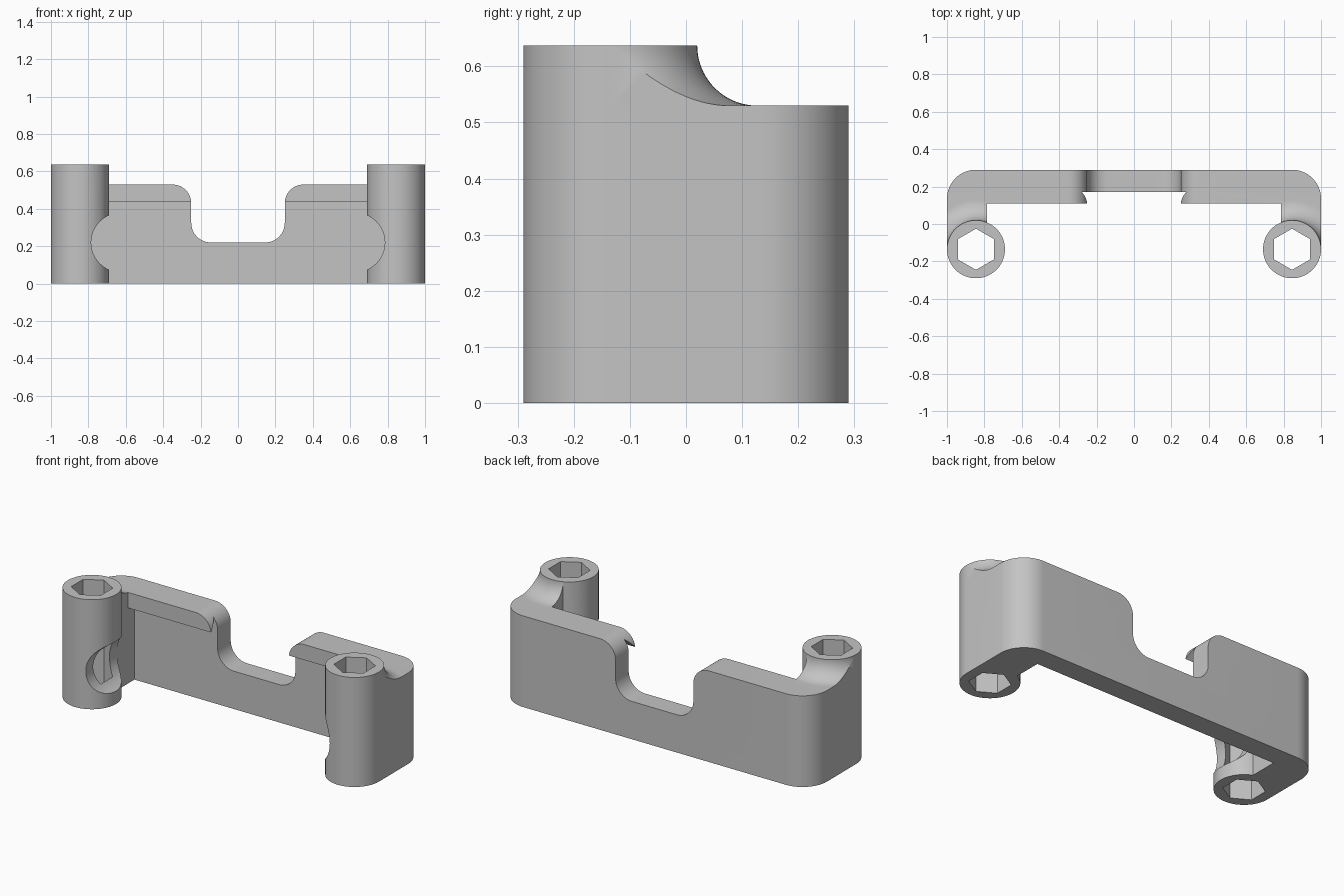
import bpy, bmesh
from math import sin, cos, pi, radians
from mathutils import Matrix, Vector

cube = bpy.data.objects.get("Cube")
if cube:
    bpy.data.objects.remove(cube, do_unlink=True)

grey = bpy.data.materials.new("plain grey")
grey.use_nodes = True
grey.diffuse_color = (0.55, 0.55, 0.55, 1)
grey.node_tree.nodes["Principled BSDF"].inputs["Base Color"].default_value = grey.diffuse_color

POST_X, POST_Y, POST_R = 0.845, -0.135, 0.155
TOP, WALL_TOP = 0.637, 0.53
BACK, FRONT = 0.29, 0.17
ARM_X = 0.785


def arc(cx, cy, r, start, end, n=16):
    angles = [radians(start + (end - start) * i / n) for i in range(n + 1)]
    return [(cx + r * cos(a), cy + r * sin(a)) for a in angles]


def finish(name, bm):
    bmesh.ops.recalc_face_normals(bm, faces=bm.faces)
    mesh = bpy.data.meshes.new(name)
    bm.to_mesh(mesh)
    bm.free()
    mesh.materials.append(grey)
    obj = bpy.data.objects.new(name, mesh)
    bpy.context.collection.objects.link(obj)
    return obj


def prism(name, points, axis, low, high):
    """Extrude a flat outline along the given axis."""
    place = {"x": lambda u, v, w: (w, u, v),
             "y": lambda u, v, w: (u, w, v),
             "z": lambda u, v, w: (u, v, w)}[axis]
    bm = bmesh.new()
    face = bm.faces.new([bm.verts.new(place(u, v, low)) for u, v in points])
    moved = bmesh.ops.extrude_face_region(bm, geom=[face])["geom"]
    shift = Vector(place(0, 0, high - low))
    bmesh.ops.translate(bm, vec=shift, verts=[v for v in moved if isinstance(v, bmesh.types.BMVert)])
    return finish(name, bm)


def lathe(name, profile, steps=64):
    """Stack rings of a (radius, height) profile around the post axis."""
    bm = bmesh.new()
    rings = []
    for r, z in profile:
        ring = arc(POST_X, POST_Y, r, 0, 360, steps)[:-1]
        rings.append([bm.verts.new((x, y, z)) for x, y in ring])
    for a, b in zip(rings, rings[1:]):
        for i in range(steps):
            j = (i + 1) % steps
            bm.faces.new((a[i], a[j], b[j], b[i]))
    bm.faces.new(rings[0])
    bm.faces.new(rings[-1])
    return finish(name, bm)


def apply_modifier(obj, mod):
    bpy.context.view_layer.objects.active = obj
    bpy.ops.object.modifier_apply(modifier=mod.name)


def combine(obj, tool, operation):
    mod = obj.modifiers.new("combine", "BOOLEAN")
    mod.operation, mod.solver, mod.object = operation, "EXACT", tool
    apply_modifier(obj, mod)
    bpy.data.objects.remove(tool, do_unlink=True)


# One half: back wall with rounded corner and forward arm
outline = [(-0.1, FRONT), (ARM_X, FRONT), (ARM_X, POST_Y), (1, POST_Y)]
outline += arc(POST_X, BACK - POST_R, POST_R, 0, 90) + [(-0.1, BACK)]
bracket = prism("bracket", outline, "z", 0, WALL_TOP)

# Hooked lip along the top of the wall
lip = [(0.11, 0.44), (FRONT, 0.50), (0.2, 0.50), (0.2, WALL_TOP), (0.11, WALL_TOP)]
combine(bracket, prism("lip", lip, "x", -0.1, 0.8), "UNION")

# Concave flare from the post down to the arm, trimmed to the arm outline
blend = TOP - WALL_TOP
flare = lathe("flare", [(POST_R + blend, 0.45)]
              + arc(POST_R + blend, TOP, blend, 270, 180, 20))
combine(flare, prism("trim", outline, "z", 0.4, 0.7), "INTERSECT")
combine(bracket, flare, "UNION")

# Post
combine(bracket, lathe("post", [(POST_R, 0), (POST_R, TOP)]), "UNION")

# Hexagonal through hole, side scallop and central notch
hexagon = arc(POST_X, POST_Y, 0.11, 30, 390, 6)[:-1]
combine(bracket, prism("hex_hole", hexagon, "z", -0.1, 0.8), "DIFFERENCE")

scallop = arc(0.627, 0.22, 0.158, 0, 360, 64)[:-1]
combine(bracket, prism("scallop", scallop, "y", -0.4, FRONT), "DIFFERENCE")

notch = [(-0.2, 0.22)] + arc(0.145, 0.325, 0.105, 270, 360)
notch += arc(0.35, 0.43, 0.1, 180, 90) + [(0.35, 0.7), (-0.2, 0.7)]
combine(bracket, prism("notch", notch, "y", 0, 0.4), "DIFFERENCE")

# Mirror to the other half
mirror = bracket.modifiers.new("mirror", "MIRROR")
mirror.use_bisect_axis[0] = True
apply_modifier(bracket, mirror)

bpy.ops.object.select_all(action="DESELECT")
bracket.select_set(True)
bpy.context.view_layer.objects.active = bracket
bpy.ops.object.shade_smooth_by_angle(angle=radians(30))
